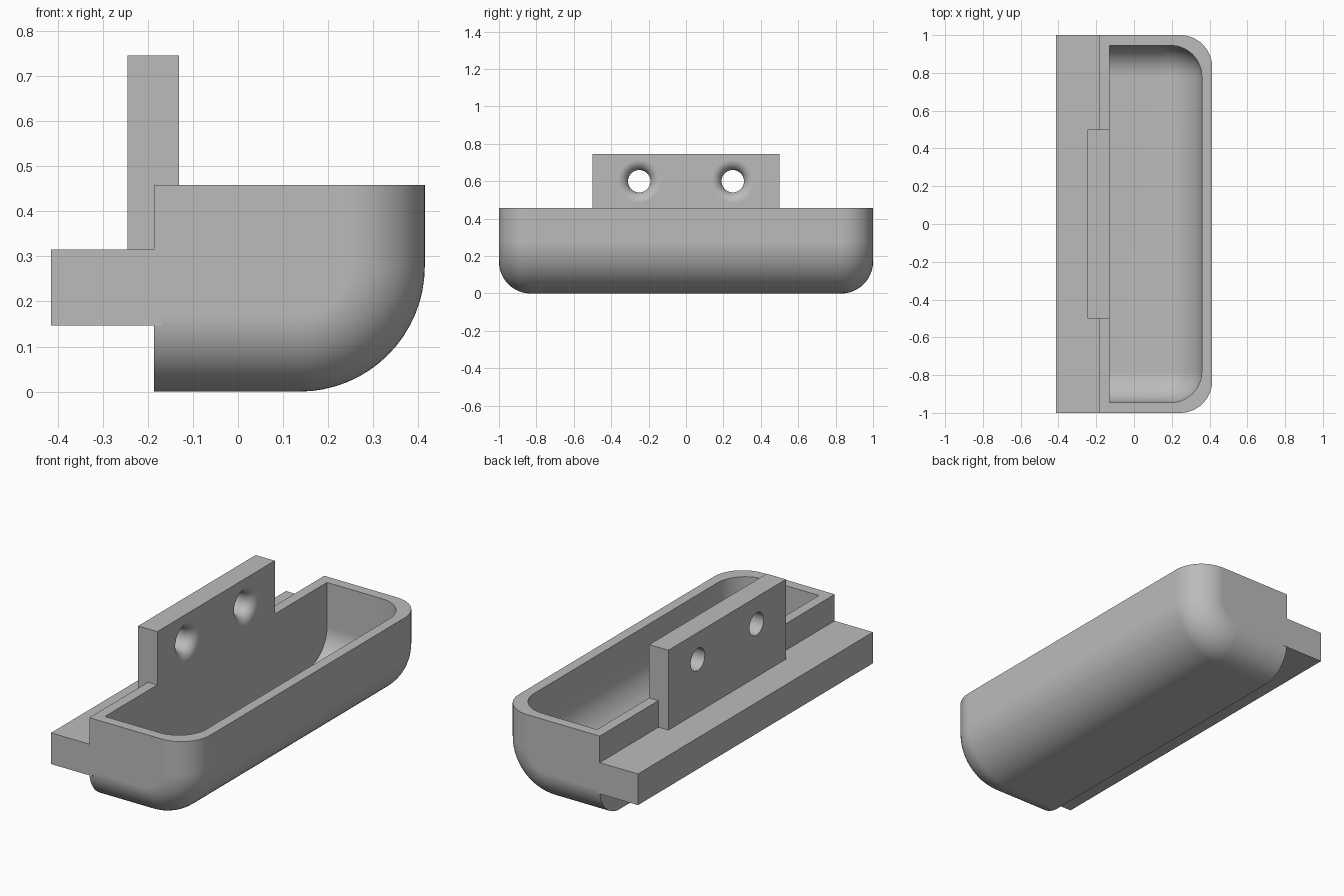
import bpy, bmesh
from math import sin, cos, pi

cube = bpy.data.objects.get("Cube")
if cube:
    bpy.data.objects.remove(cube, do_unlink=True)

grey = bpy.data.materials.new("plain grey")
grey.use_nodes = True
grey.diffuse_color = (0.5, 0.5, 0.5, 1)
grey.node_tree.nodes["Principled BSDF"].inputs["Base Color"].default_value = (0.5, 0.5, 0.5, 1)

STEPS = 16
BACK, FRONT, RIM = -0.186, 0.414, 0.458      # tray back, tray front, rim height
BEND, CORNER, WALL = 0.278, 0.17, 0.055      # lower front radius, end radius, wall
FACE = BACK + WALL                           # inner face of the back wall


def loft(name, rings):
    """Skin a row of closed rings and cap both ends."""
    bm = bmesh.new()
    loops = [[bm.verts.new(p) for p in ring] for ring in rings]
    n = len(loops[0])
    for a, b in zip(loops, loops[1:]):
        for i in range(n):
            j = (i + 1) % n
            bm.faces.new((a[i], a[j], b[j], b[i]))
    bm.faces.new(loops[0])
    bm.faces.new(loops[-1])
    bmesh.ops.recalc_face_normals(bm, faces=bm.faces)
    mesh = bpy.data.meshes.new(name)
    bm.to_mesh(mesh)
    bm.free()
    mesh.materials.append(grey)
    ob = bpy.data.objects.new(name, mesh)
    bpy.context.collection.objects.link(ob)
    return ob


def box(name, x0, x1, half, z0, z1):
    return loft(name, [[(x0, y, z0), (x1, y, z0), (x1, y, z1), (x0, y, z1)]
                       for y in (-half, half)])


def rounded_body(name, back, inset, top, end, radius):
    """Profile with a bent lower front, shrinking in a fillet at both ends."""
    def ring(y, shrink):
        d = inset + shrink
        r = BEND - d
        arc = [(FRONT - BEND + r * sin(a), y, BEND - r * cos(a))
               for a in (i * pi / 2 / STEPS for i in range(STEPS + 1))]
        return [(back, y, top), (back, y, d)] + arc + [(FRONT - d, y, top)]

    half = []
    for i in range(STEPS + 1):
        a = i * pi / 2 / STEPS
        half.append((end - radius + radius * cos(a), radius * (1 - sin(a))))
    stations = [(-y, d) for y, d in half] + [(y, d) for y, d in reversed(half)]
    return loft(name, [ring(y, d) for y, d in stations])


def combine(target, other, operation):
    mod = target.modifiers.new("combine", "BOOLEAN")
    mod.operation = operation
    mod.solver = "EXACT"
    mod.object = other
    bpy.context.view_layer.objects.active = target
    bpy.ops.object.modifier_apply(modifier=mod.name)
    bpy.data.objects.remove(other, do_unlink=True)


# Hollow tray with a rounded front and ends
tray = rounded_body("tray_bracket", BACK, 0, RIM, 1.0, CORNER)
cavity = rounded_body("cavity_cutter", FACE, WALL, RIM + 0.1, 1.0 - WALL, 0.165)
combine(tray, cavity, "DIFFERENCE")

# Rear flange and upright mounting plate
combine(tray, box("rear_flange", -0.414, BACK + 0.02, 1.0, 0.147, 0.315), "UNION")
plate = box("mounting_plate", -0.245, FACE, 0.5, 0.315, 0.745)

# Screw holes with a flared mouth on the tray side
HOLE, FLARE, SIDES = 0.06, 0.055, 48
for y in (-0.25, 0.25):
    outline = [(-0.3, HOLE)]
    for i in range(13):
        a = i * pi / 24
        outline.append((FACE - FLARE + FLARE * sin(a), HOLE + FLARE * (1 - cos(a))))
    outline.append((FACE + 0.05, HOLE + FLARE))
    cutter = loft("hole_cutter", [
        [(x, y + r * cos(2 * pi * k / SIDES), 0.6 + r * sin(2 * pi * k / SIDES))
         for k in range(SIDES)] for x, r in outline])
    combine(plate, cutter, "DIFFERENCE")
combine(tray, plate, "UNION")

# Smooth fillets, crisp edges
bpy.ops.object.select_all(action="DESELECT")
tray.select_set(True)
bpy.context.view_layer.objects.active = tray
bpy.ops.object.shade_smooth_by_angle(angle=pi / 6)
weighted = tray.modifiers.new("flat face normals", "WEIGHTED_NORMAL")
weighted.keep_sharp = True
